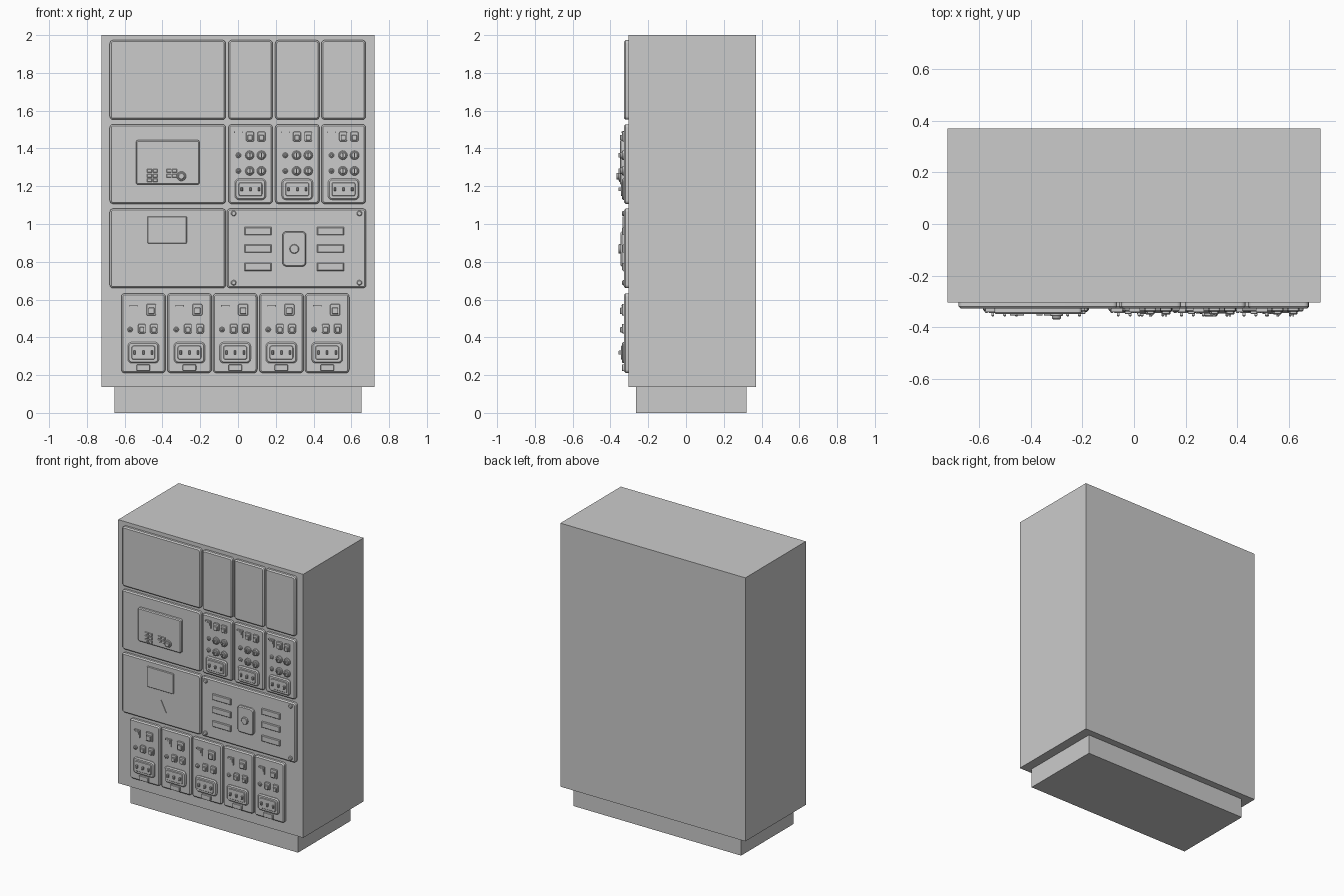
import bpy, bmesh, math

if "Cube" in bpy.data.objects:
    bpy.data.objects.remove(bpy.data.objects["Cube"])

BODY_Y = -0.305      # cabinet front
PANEL_Y = -0.328     # panel face


def solid(name, rings):
    """Loft matching (x, z) outlines at successive y depths and cap both ends."""
    bm = bmesh.new()
    loops = [[bm.verts.new((x, y, z)) for x, z in pts] for pts, y in rings]
    n = len(loops[0])
    for a, b in zip(loops, loops[1:]):
        for i in range(n):
            j = (i + 1) % n
            bm.faces.new((a[i], a[j], b[j], b[i]))
    bm.faces.new(loops[0])
    bm.faces.new(loops[-1])
    bmesh.ops.recalc_face_normals(bm, faces=bm.faces)
    me = bpy.data.meshes.new(name)
    bm.to_mesh(me)
    bm.free()
    me.shade_smooth()
    me.set_sharp_from_angle(angle=math.radians(30))
    ob = bpy.data.objects.new(name, me)
    bpy.context.collection.objects.link(ob)
    return ob


def outline(cx, cz, w, h, r, seg=4):
    """Rounded rectangle outline; r = 0 gives a plain rectangle."""
    if r <= 0:
        return [(cx + sx * w / 2, cz + sz * h / 2)
                for sx, sz in ((1, 1), (-1, 1), (-1, -1), (1, -1))]
    pts = []
    for k, (sx, sz) in enumerate(((1, 1), (-1, 1), (-1, -1), (1, -1))):
        for i in range(seg + 1):
            a = (k + i / seg) * math.pi / 2
            pts.append((cx + sx * (w / 2 - r) + r * math.cos(a),
                        cz + sz * (h / 2 - r) + r * math.sin(a)))
    return pts


def plate(name, cx, cz, w, h, y, d, r=0.0, b=0.0):
    """Plate standing d proud of y, with chamfer b around its front."""
    rings = [(outline(cx, cz, w, h, r), y + 0.002)]
    if b:
        rings.append((outline(cx, cz, w, h, r), y - d + b))
    rings.append((outline(cx, cz, w - 2 * b, h - 2 * b, r - b if r else 0), y - d))
    return solid(name, rings)


def disc(name, cx, cz, r, y, d, b=0.0, n=20):
    def ring(q):
        return [(cx + q * math.cos(2 * math.pi * i / n),
                 cz + q * math.sin(2 * math.pi * i / n)) for i in range(n)]
    rings = [(ring(r), y + 0.002), (ring(r), y - d + b)]
    if b:
        rings.append((ring(r - b), y - d))
    return solid(name, rings)


def panel(name, cx, cz, w, h=0.421):
    plate(name, cx, cz, w, h, BODY_Y, BODY_Y - PANEL_Y, 0.018, 0.008)


def switch(cx, cz, w=0.042, h=0.052):
    plate("switch_base", cx, cz, w, h, PANEL_Y, 0.010, 0.008, 0.002)
    plate("switch_rocker", cx, cz - 0.006, w * 0.62, h * 0.55, PANEL_Y - 0.010, 0.011, 0.005, 0.002)


def knob(cx, cz, r=0.024):
    disc("knob_collar", cx, cz, r, PANEL_Y, 0.012, 0.004)
    disc("knob_cap", cx, cz, r * 0.72, PANEL_Y - 0.012, 0.010, 0.003)
    plate("knob_grip", cx, cz, 0.007, r * 1.1, PANEL_Y - 0.022, 0.008)


def lamp(cx, cz):
    disc("lamp_ring", cx, cz, 0.014, PANEL_Y, 0.007, 0.003, 14)
    disc("lamp_lens", cx, cz, 0.008, PANEL_Y - 0.007, 0.009, 0.004, 12)


def meter(cx, cz):
    plate("meter_case", cx, cz, 0.038, 0.052, PANEL_Y, 0.007)
    plate("meter_rim", cx, cz + 0.021, 0.044, 0.008, PANEL_Y, 0.013)
    plate("meter_window", cx, cz + 0.004, 0.024, 0.018, PANEL_Y - 0.007, 0.003)


def breaker_cover(cx, cz):
    plate("breaker_cover", cx, cz, 0.165, 0.112, PANEL_Y, 0.012, 0.022, 0.007)
    plate("breaker_face", cx, cz, 0.125, 0.074, PANEL_Y - 0.012, 0.004, 0.012, 0.003)
    for dx in (-0.046, 0.0, 0.046):
        plate("breaker_toggle", cx + dx, cz, 0.011, 0.020, PANEL_Y - 0.016, 0.014, 0, 0.003)


# Cabinet and recessed plinth
for name, cz, w, h, y0, y1 in (("cabinet", 1.069, 1.446, 1.862, 0.37, BODY_Y),
                               ("plinth", 0.07, 1.31, 0.14, 0.32, -0.265)):
    solid(name, [(outline(0, cz, w, h, 0), y0), (outline(0, cz, w, h, 0), y1)])

# Large panels
LEFT_X = -0.372
for cz in (1.763, 1.317, 0.871):
    panel("large_panel", LEFT_X, cz, 0.614)
panel("vent_panel", 0.310, 0.871, 0.737)

# Upper narrow panels: blank row above a control row
for cx in (0.066, 0.314, 0.559):
    panel("blank_panel", cx, 1.763, 0.234)
    panel("control_panel", cx, 1.317, 0.234)
    meter(cx - 0.064, 1.466)
    for dx in (-0.002, 0.058):
        switch(cx + dx, 1.463)
    for cz in (1.364, 1.281):
        lamp(cx - 0.064, cz)
        for dx in (-0.004, 0.058):
            knob(cx + dx, cz)
    breaker_cover(cx, 1.184)

# Lower row of feeder drawers
for cx in (-0.501, -0.257, -0.015, 0.230, 0.472):
    panel("feeder_panel", cx, 0.422, 0.234)
    meter(cx - 0.052, 0.546)
    switch(cx + 0.042, 0.546, 0.052, 0.062)
    lamp(cx - 0.070, 0.441)
    for dx in (-0.008, 0.056):
        switch(cx + dx, 0.446, 0.040, 0.050)
    breaker_cover(cx, 0.319)
    plate("drawer_latch", cx + 0.0, 0.239, 0.072, 0.036, PANEL_Y, 0.012, 0.008, 0.003)

# Main display unit with keypads and a dial
plate("display_unit", LEFT_X, 1.326, 0.337, 0.236, PANEL_Y, 0.021, 0.012, 0.006)
UNIT_Y = PANEL_Y - 0.021
for x0, z0, rows in ((-0.468, 1.281, 3), (-0.366, 1.281, 2)):
    for i in range(2):
        for j in range(rows):
            plate("key", x0 + i * 0.030, z0 - j * 0.025, 0.025, 0.018, UNIT_Y, 0.006, 0, 0.002)
disc("dial_ring", -0.300, 1.253, 0.025, UNIT_Y, 0.008, 0.003)
disc("dial_cap", -0.300, 1.253, 0.018, UNIT_Y - 0.008, 0.012, 0.004)

# Screen and warning triangle
plate("screen", -0.375, 0.969, 0.208, 0.144, PANEL_Y, 0.008, 0.006, 0.003)
tri = [(-0.370, 0.830), (-0.411, 0.748), (-0.329, 0.748)]
solid("warning_triangle", [(tri, PANEL_Y + 0.002), (tri, PANEL_Y - 0.004)])

# Vent panel: slats, corner screws and central lock
for s in (-1, 1):
    for cz in (0.962, 0.870, 0.773):
        plate("vent_slat", 0.298 + s * 0.192, cz, 0.142, 0.042, PANEL_Y, 0.010, 0, 0.004)
    for cz in (1.056, 0.689):
        disc("corner_screw", 0.310 + s * 0.333, cz, 0.014, PANEL_Y, 0.010, 0.004, 14)
plate("lock_plate", 0.298, 0.868, 0.126, 0.186, PANEL_Y, 0.018, 0.022, 0.006)
disc("lock_knob", 0.298, 0.868, 0.025, PANEL_Y - 0.018, 0.012, 0.004)
